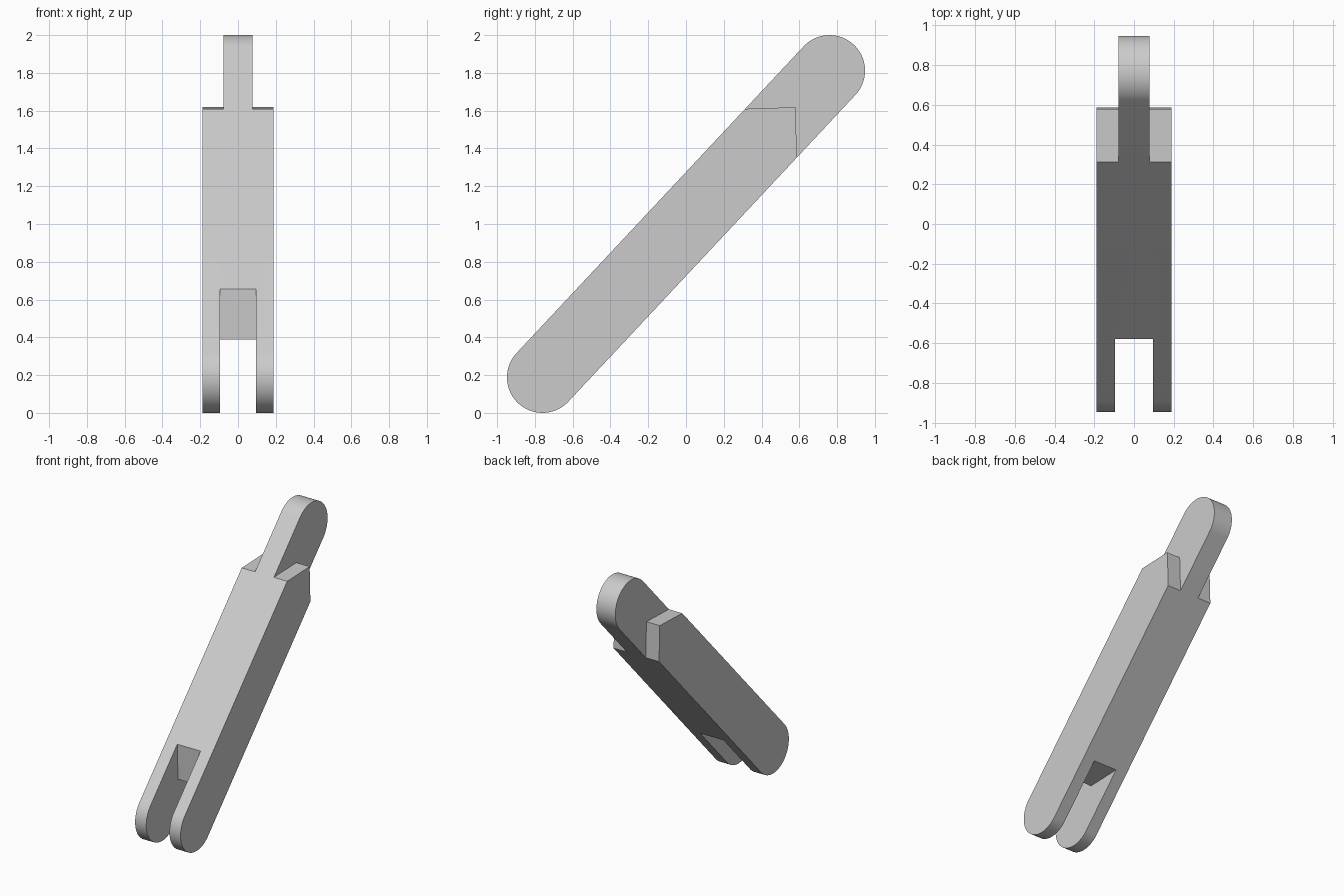
import bpy, bmesh, math

cube = bpy.data.objects.get("Cube")
if cube:
    bpy.data.objects.remove(cube, do_unlink=True)

RADIUS = 0.188       # half the bar's depth, also half its width
REACH = 1.112        # centre of the bar to the centre of each round end
TILT = math.atan2(0.812, 0.76)
TONGUE = 0.078       # half thickness of the upper tongue
SLOT = 0.0965        # half width of the lower slot

grey = bpy.data.materials.new("light grey")
grey.use_nodes = True
colour = (0.6, 0.6, 0.6, 1)
grey.diffuse_color = colour
grey.node_tree.nodes["Principled BSDF"].inputs["Base Color"].default_value = colour


def prism(name, profile, x0, x1):
    """Extrude a profile given along and across the bar, tilted in the YZ plane."""
    c, s = math.cos(TILT), math.sin(TILT)
    bm = bmesh.new()
    verts = [bm.verts.new((x0, u * c - v * s, 1 + u * s + v * c)) for u, v in profile]
    face = bm.faces.new(verts)
    grown = bmesh.ops.extrude_face_region(bm, geom=[face])["geom"]
    moved = [g for g in grown if isinstance(g, bmesh.types.BMVert)]
    bmesh.ops.translate(bm, verts=moved, vec=(x1 - x0, 0, 0))
    bmesh.ops.recalc_face_normals(bm, faces=bm.faces)
    mesh = bpy.data.meshes.new(name)
    bm.to_mesh(mesh)
    bm.free()
    mesh.materials.append(grey)
    obj = bpy.data.objects.new(name, mesh)
    bpy.context.collection.objects.link(obj)
    return obj


def pointed_cut(apex, direction):
    """Everything beyond a right-angled point facing along the bar."""
    h = 0.3
    back = direction * (apex - h)
    far = direction * 1.5
    return [(direction * apex, 0), (back, h), (far, h), (far, -h), (back, -h)]


# Round-ended bar
STEPS = 48
outline = []
for side, start in ((1, -math.pi / 2), (-1, math.pi / 2)):
    for i in range(STEPS + 1):
        a = start + math.pi * i / STEPS
        outline.append((side * REACH + RADIUS * math.cos(a), RADIUS * math.sin(a)))
bar = prism("link_arm", outline, -RADIUS, RADIUS)

# Lower fork slot, and shoulders either side of the upper tongue
cutters = [
    prism("slot_cutter", pointed_cut(0.836, -1), -SLOT, SLOT),
    prism("right_shoulder_cutter", pointed_cut(0.847, 1), -0.4, -TONGUE),
    prism("left_shoulder_cutter", pointed_cut(0.847, 1), TONGUE, 0.4),
]
bpy.context.view_layer.objects.active = bar
for cutter in cutters:
    cutter.hide_render = True
    mod = bar.modifiers.new(cutter.name, 'BOOLEAN')
    mod.operation = 'DIFFERENCE'
    mod.solver = 'EXACT'
    mod.object = cutter
    bpy.ops.object.modifier_apply(modifier=mod.name)
for cutter in cutters:
    bpy.data.objects.remove(cutter, do_unlink=True)

# Smooth round ends, crisp edges elsewhere
bpy.ops.object.select_all(action='DESELECT')
bar.select_set(True)
bpy.ops.object.shade_smooth_by_angle(angle=math.radians(30))
